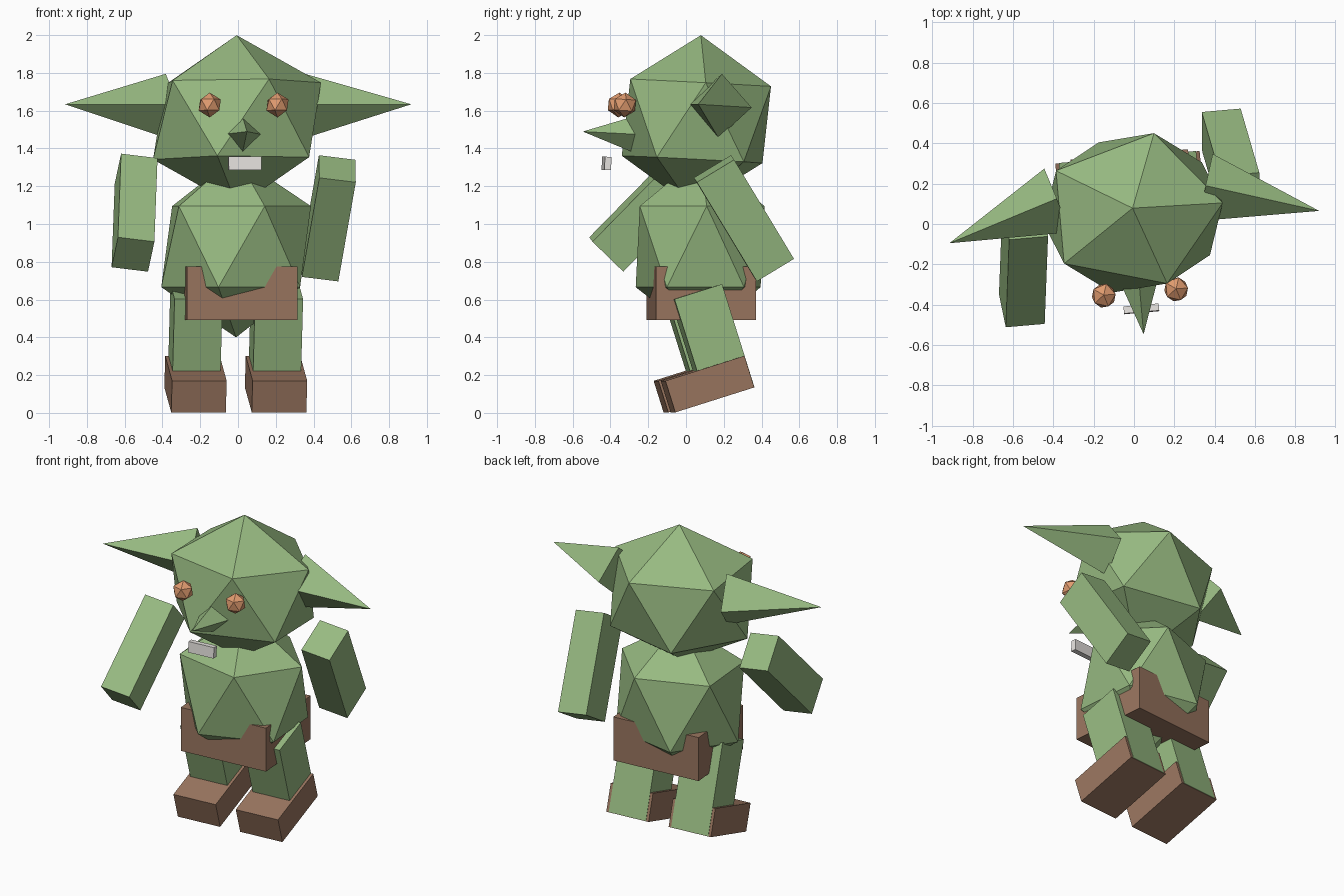
import bpy
import bmesh
from math import radians
from mathutils import Matrix, Vector

cube = bpy.data.objects.get("Cube")
if cube:
    bpy.data.objects.remove(cube, do_unlink=True)


def material(name, rgb):
    mat = bpy.data.materials.new(name)
    mat.use_nodes = True
    colour = (*rgb, 1)
    mat.diffuse_color = colour
    mat.node_tree.nodes["Principled BSDF"].inputs["Base Color"].default_value = colour
    return mat


SKIN = material("skin_green", (0.31, 0.49, 0.22))
LEATHER = material("leather_brown", (0.32, 0.18, 0.115))
EYE = material("eye_orange", (0.75, 0.33, 0.16))
TOOTH = material("tooth_white", (0.85, 0.82, 0.79))


def turn(axis, degrees):
    return Matrix.Rotation(radians(degrees), 4, axis)


def move(x, y, z):
    return Matrix.Translation((x, y, z))


def finish(name, bm, matrix, mat):
    mesh = bpy.data.meshes.new(name)
    bm.to_mesh(mesh)
    bm.free()
    mesh.materials.append(mat)
    obj = bpy.data.objects.new(name, mesh)
    obj.matrix_world = matrix
    bpy.context.collection.objects.link(obj)


def box(name, size, matrix, mat):
    bm = bmesh.new()
    bmesh.ops.create_cube(bm, size=1)
    bmesh.ops.scale(bm, vec=size, verts=bm.verts)
    finish(name, bm, matrix, mat)


def gem(name, radii, matrix, mat):
    bm = bmesh.new()
    bmesh.ops.create_icosphere(bm, subdivisions=1, radius=1)
    bmesh.ops.scale(bm, vec=radii, verts=bm.verts)
    finish(name, bm, matrix, mat)


def spike(name, base, tip, radius, matrix, mat):
    # Four-sided pyramid running from its base centre to its tip
    base, tip = Vector(base), Vector(tip)
    axis = tip - base
    bm = bmesh.new()
    bmesh.ops.create_cone(bm, cap_ends=True, segments=4, radius1=radius,
                          radius2=0, depth=axis.length)
    bmesh.ops.remove_doubles(bm, verts=bm.verts, dist=0.0001)
    aim = axis.to_track_quat('Z', 'Y').to_matrix().to_4x4()
    finish(name, bm, matrix @ Matrix.Translation((base + tip) / 2) @ aim, mat)


# The whole figure is turned slightly; the head also leans back
BODY = move(-0.01, 0.075, 0) @ turn('Z', 5)
HEAD = move(-0.005, 0.055, 1.545) @ turn('Z', 5) @ turn('X', -3)

# Head and face
gem("head", (0.5, 0.44, 0.455), HEAD, SKIN)
spike("nose", (0, -0.33, -0.087), (0, -0.6, -0.087), 0.095, HEAD, SKIN)
box("mouth", (0.175, 0.035, 0.07), HEAD @ move(0, -0.465, -0.249), TOOTH)

# Torso and belt
gem("torso", (0.445, 0.39, 0.48), BODY @ move(0, 0, 0.88), SKIN)
box("belt", (0.585, 0.53, 0.285), BODY @ move(0.01, 0.005, 0.633), LEATHER)

# Paired parts
for side, s in (("left", 1), ("right", -1)):
    gem(side + "_eye", (0.066,) * 3, HEAD @ move(s * 0.18, -0.4, 0.064), EYE)
    spike(side + "_ear", (s * 0.37, 0.09, 0.085), (s * 0.92, -0.075, 0.085),
          0.17, HEAD, SKIN)
    leg = BODY @ move(s * 0.214, 0.046, 0.37) @ turn('X', 17.5)
    box(side + "_leg", (0.255, 0.265, 0.57), leg, SKIN)
    box(side + "_boot", (0.29, 0.44, 0.175), leg @ move(0, -0.09, -0.2), LEATHER)

# Arms swing in opposite directions
for side, place, swing in (("left", (0.508, 0.188, 1.03), 31.5),
                           ("right", (-0.56, -0.232, 1.06), -44)):
    arm = BODY @ move(*place) @ turn('Y', 7) @ turn('X', swing)
    box(side + "_arm", (0.195, 0.23, 0.62), arm, SKIN)
